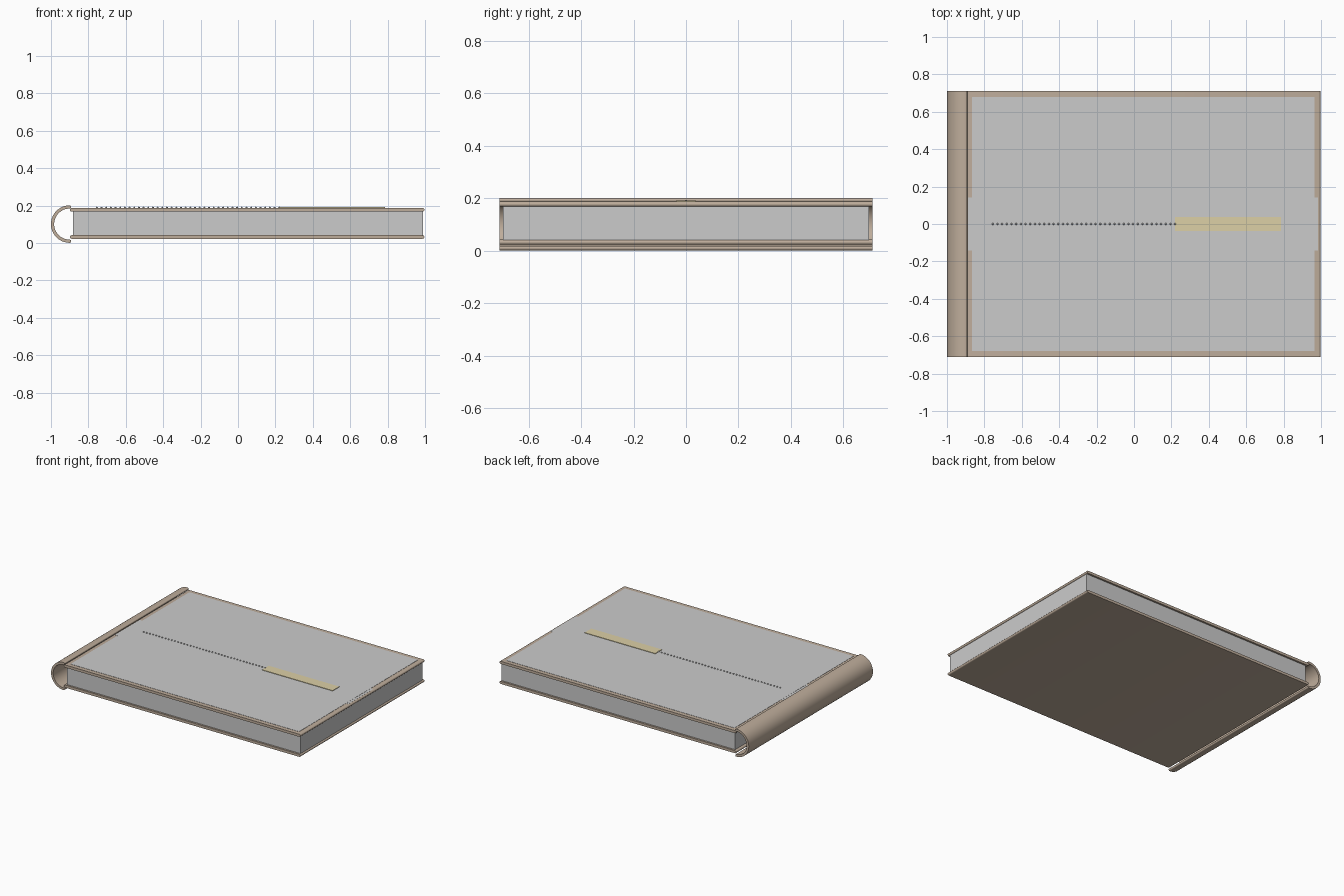
import bpy, bmesh
from math import sin, cos, pi, radians

if "Cube" in bpy.data.objects:
    bpy.data.objects.remove(bpy.data.objects["Cube"])

def paint(ob, name, rgb):
    m = bpy.data.materials.get(name) or bpy.data.materials.new(name)
    m.diffuse_color = (*rgb, 1)
    m.use_nodes = True
    m.node_tree.nodes["Principled BSDF"].inputs["Base Color"].default_value = m.diffuse_color
    ob.data.materials.append(m)

def finish(name, bm):
    bmesh.ops.recalc_face_normals(bm, faces=bm.faces)
    me = bpy.data.meshes.new(name)
    bm.to_mesh(me)
    bm.free()
    ob = bpy.data.objects.new(name, me)
    bpy.context.collection.objects.link(ob)
    bpy.context.view_layer.objects.active = ob
    bpy.ops.object.select_all(action='DESELECT')
    ob.select_set(True)
    bpy.ops.object.shade_smooth_by_angle(angle=radians(35))
    return ob

def extrude_profile(name, pts, half_y):
    """Closed x-z outline extruded along y."""
    bm = bmesh.new()
    face = bm.faces.new([bm.verts.new((x, -half_y, z)) for x, z in pts])
    res = bmesh.ops.extrude_face_region(bm, geom=[face])
    verts = [v for v in res['geom'] if isinstance(v, bmesh.types.BMVert)]
    bmesh.ops.translate(bm, verts=verts, vec=(0, 2 * half_y, 0))
    return finish(name, bm)

def box(name, x0, x1, hy, z0, z1):
    return extrude_profile(name, [(x0, z0), (x1, z0), (x1, z1), (x0, z1)], hy)

def arc(cx, cz, r, a0, a1, n):
    return [(cx + r * cos(a0 + (a1 - a0) * i / n), cz + r * sin(a0 + (a1 - a0) * i / n))
            for i in range(n + 1)]

BROWN, WHITE, GOLD = (0.52, 0.42, 0.33), (0.9, 0.89, 0.87), (0.72, 0.63, 0.38)
MID = 0.1015

# Half-round spine with rounded lips
outer = arc(-0.9, MID, 0.1, pi / 2, 3 * pi / 2, 32)
inner = arc(-0.9, MID, 0.083, 3 * pi / 2, pi / 2, 32)
lip_low = arc(-0.9, MID - 0.0915, 0.0085, -pi / 2, pi / 2, 6)[1:-1]
lip_top = arc(-0.9, MID + 0.0915, 0.0085, -pi / 2, pi / 2, 6)[1:-1]
paint(extrude_profile("spine", outer + lip_low + inner + lip_top, 0.71), "leather", BROWN)

# Cover boards with rounded long ends
for name, z in (("bottom_cover", 0.0325), ("top_cover", 0.1775)):
    r = 0.0095
    pts = arc(0.987, z, r, -pi / 2, pi / 2, 8) + arc(-0.889, z, r, pi / 2, 3 * pi / 2, 8)
    paint(extrude_profile(name, pts, 0.71), "leather", BROWN)

# Page block
paint(box("page_block", -0.882, 0.989, 0.697, 0.04, 0.17), "paper", WHITE)

# Paper band showing at both ends of the front panel
paint(box("paper_band", -0.887, 0.984, 0.143, 0.183, 0.1876), "paper", WHITE)

# Grey front panel
box("front_panel", -0.865, 0.965, 0.68, 0.183, 0.1886)

# Flat gold plaque
paint(box("plaque", 0.22, 0.785, 0.038, 0.186, 0.192), "gold", GOLD)

# Row of tiny beads leading to the plaque
bm = bmesh.new()
for i in range(40):
    s = bmesh.ops.create_icosphere(bm, subdivisions=1, radius=0.006)
    bmesh.ops.translate(bm, verts=s['verts'], vec=(-0.755 + i * 0.025, 0, 0.189))
finish("bead_row", bm)
